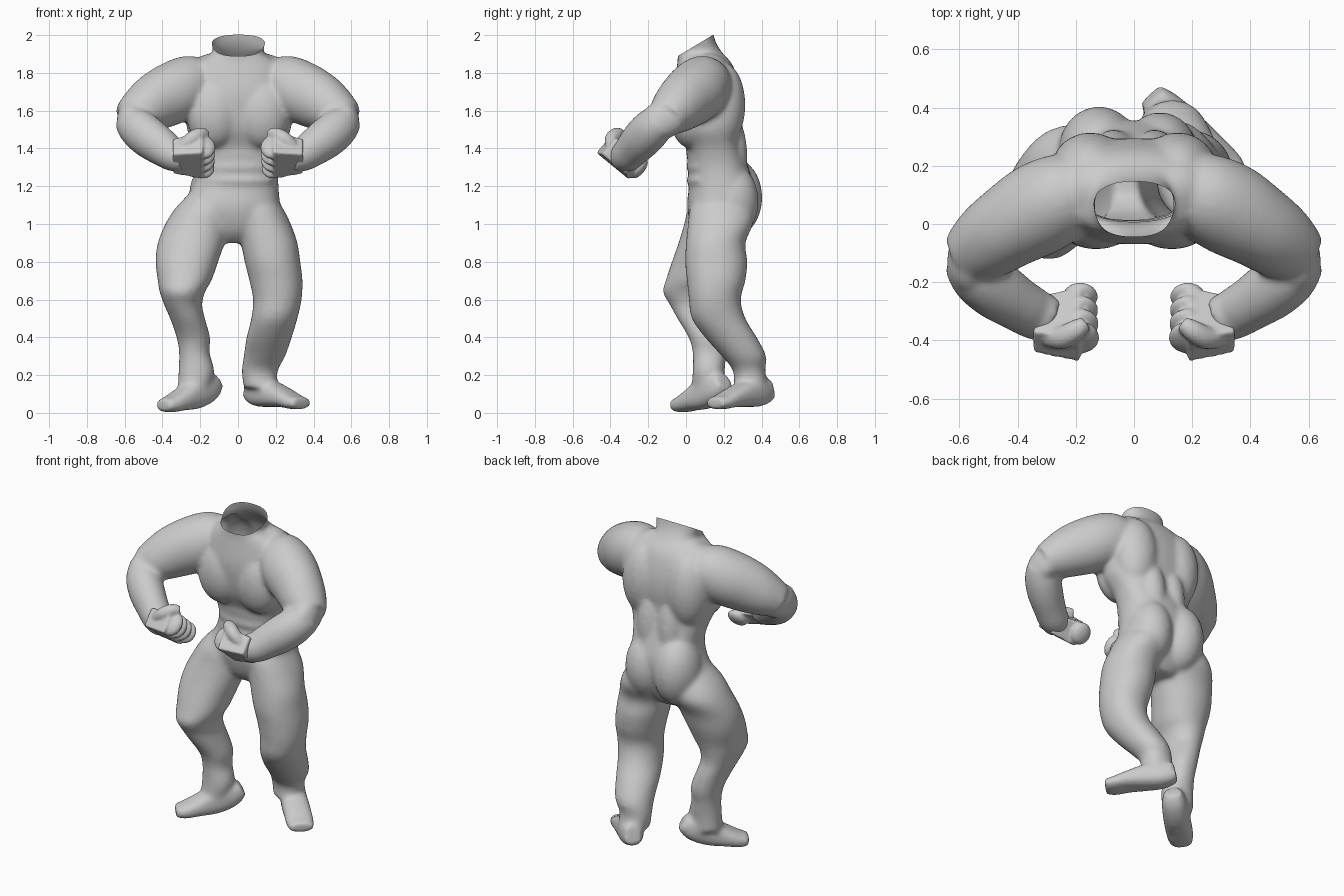
import bpy, bmesh
from math import cos, sin, pi, copysign
from mathutils import Vector, Matrix


def refine(rings, steps=4):
    """Catmull-Rom interpolation of ring values."""
    out, last = [], len(rings) - 1
    for i in range(last):
        p = [rings[min(max(j, 0), last)] for j in (i - 1, i, i + 1, i + 2)]
        for k in range(steps):
            t = k / steps
            out.append([0.5 * (2 * b + (c - a) * t + (2 * a - 5 * b + 4 * c - d) * t * t
                               + (3 * b - a - 3 * c + d) * t ** 3) for a, b, c, d in zip(*p)])
    return out + [rings[-1]]


def loft(bm, rings, level=False, power=1.0, n=32):
    """Closed tube through rings (x, y, z, half width, half depth)."""
    rings = refine(rings)
    pts = [Vector(r[:3]) for r in rings]
    loops = []
    for i, r in enumerate(rings):
        if level:
            u, v = Vector((1, 0, 0)), Vector((0, 1, 0))
        else:
            t = (pts[min(i + 1, len(pts) - 1)] - pts[max(i - 1, 0)]).normalized()
            u = t.cross(Vector((0, 0, 1))).normalized()
            v = u.cross(t)
        loop = []
        for k in range(n):
            c, s = cos(2 * pi * k / n), sin(2 * pi * k / n)
            c, s = copysign(abs(c) ** power, c), copysign(abs(s) ** power, s)
            loop.append(bm.verts.new(pts[i] + u * c * r[3] + v * s * r[4]))
        loops.append(loop)
    for a, b in zip(loops, loops[1:]):
        for k in range(n):
            bm.faces.new((a[k], a[(k + 1) % n], b[(k + 1) % n], b[k]))
    bm.faces.new(loops[0][::-1])
    bm.faces.new(loops[-1])


def spans(rows):
    """Rows (z, x0, x1, y0, y1) to level rings."""
    return [((a + b) / 2, (c + d) / 2, z, (b - a) / 2, (d - c) / 2) for z, a, b, c, d in rows]


def ball(bm, c, r, rx=0.0, ry=0.0):
    m = (Matrix.Translation(c) @ Matrix.Rotation(rx, 4, 'X') @ Matrix.Rotation(ry, 4, 'Y')
         @ Matrix.Diagonal((*r, 1)))
    bmesh.ops.create_uvsphere(bm, u_segments=24, v_segments=14, radius=1, matrix=m)


def fuse(bm, name, voxel, smooth):
    """Blend overlapping volumes into one smooth skin."""
    bmesh.ops.recalc_face_normals(bm, faces=bm.faces)
    me = bpy.data.meshes.new(name)
    bm.to_mesh(me)
    bm.free()
    ob = bpy.data.objects.new(name, me)
    bpy.context.collection.objects.link(ob)
    rm = ob.modifiers.new("fuse", 'REMESH')
    rm.mode, rm.voxel_size = 'VOXEL', voxel
    sm = ob.modifiers.new("soften", 'SMOOTH')
    sm.factor, sm.iterations = 0.5, smooth
    dg = bpy.context.evaluated_depsgraph_get()
    new = bpy.data.meshes.new_from_object(ob.evaluated_get(dg))
    ob.modifiers.clear()
    ob.data = new
    for p in new.polygons:
        p.use_smooth = True
    return ob


bm = bmesh.new()

# torso and neck
loft(bm, spans([
    (0.90, -0.12, 0.06, 0.10, 0.25), (0.95, -0.18, 0.12, 0.05, 0.29),
    (1.02, -0.27, 0.20, 0.02, 0.32),
    (1.10, -0.29, 0.22, 0.005, 0.345), (1.20, -0.24, 0.215, 0.015, 0.355),
    (1.30, -0.213, 0.213, 0.01, 0.33), (1.40, -0.235, 0.235, 0.00, 0.30),
    (1.50, -0.27, 0.28, -0.045, 0.285), (1.60, -0.275, 0.28, -0.065, 0.295),
    (1.70, -0.265, 0.265, -0.07, 0.29), (1.80, -0.25, 0.25, -0.055, 0.265),
    (1.86, -0.21, 0.21, -0.045, 0.235), (1.91, -0.135, 0.135, -0.045, 0.19),
    (1.97, -0.145, 0.15, -0.065, 0.155), (2.06, -0.155, 0.16, -0.085, 0.135)]), True, 0.85)

# torso muscles
for s in (-1, 1):
    ball(bm, (s * 0.13, 0.02, 1.59), (0.145, 0.108, 0.19))
    ball(bm, (s * 0.15, 0.19, 1.63), (0.135, 0.125, 0.23))
    ball(bm, (s * 0.15, 0.12, 1.80), (0.13, 0.11, 0.10), 0, s * 0.4)
    ball(bm, (s * 0.07, 0.22, 1.36), (0.09, 0.105, 0.25))
for z in (1.23, 1.30, 1.37):
    ball(bm, (0, 0.09, z), (0.19, 0.09, 0.04))
ball(bm, (-0.12, 0.25, 1.14), (0.14, 0.155, 0.21))
ball(bm, (0.09, 0.24, 1.12), (0.13, 0.145, 0.20))

# forward leg
loft(bm, spans([
    (1.16, -0.26, -0.06, 0.06, 0.29), (1.08, -0.335, -0.03, 0.01, 0.33),
    (1.00, -0.385, -0.04, -0.01, 0.34), (0.90, -0.425, -0.07, -0.04, 0.29),
    (0.80, -0.437, -0.105, -0.075, 0.26), (0.70, -0.425, -0.14, -0.108, 0.225),
    (0.64, -0.415, -0.175, -0.123, 0.21), (0.57, -0.39, -0.19, -0.085, 0.205),
    (0.50, -0.36, -0.175, -0.047, 0.22), (0.40, -0.325, -0.148, 0.013, 0.23),
    (0.32, -0.312, -0.15, 0.035, 0.215), (0.22, -0.315, -0.125, 0.035, 0.205),
    (0.13, -0.32, -0.15, 0.03, 0.20)]), True, 0.95)
loft(bm, [(-0.115, 0.205, 0.165, 0.05, 0.045), (-0.16, 0.165, 0.135, 0.07, 0.075),
          (-0.23, 0.10, 0.10, 0.075, 0.08), (-0.31, 0.03, 0.065, 0.078, 0.055),
          (-0.36, -0.015, 0.045, 0.073, 0.043), (-0.40, -0.05, 0.042, 0.058, 0.033)], False, 0.75)

# trailing leg
loft(bm, spans([
    (1.16, 0.01, 0.19, 0.06, 0.29), (1.08, -0.03, 0.24, 0.02, 0.35),
    (1.00, -0.01, 0.28, 0.01, 0.355), (0.90, 0.015, 0.315, 0.0, 0.315),
    (0.80, 0.035, 0.33, -0.005, 0.325), (0.70, 0.06, 0.342, 0.005, 0.315),
    (0.60, 0.08, 0.337, 0.015, 0.29), (0.50, 0.07, 0.315, 0.03, 0.315),
    (0.40, 0.045, 0.285, 0.10, 0.375), (0.30, 0.03, 0.25, 0.19, 0.425),
    (0.22, 0.02, 0.21, 0.25, 0.42), (0.13, 0.03, 0.21, 0.25, 0.44)]), True, 0.95)
loft(bm, [(0.06, 0.44, 0.125, 0.05, 0.06), (0.11, 0.385, 0.11, 0.07, 0.075),
          (0.175, 0.315, 0.10, 0.078, 0.07), (0.25, 0.24, 0.078, 0.08, 0.05),
          (0.30, 0.19, 0.057, 0.08, 0.038), (0.34, 0.15, 0.052, 0.068, 0.031)], False, 0.75)

# arms
for s in (-1, 1):
    loft(bm, [(s * 0.15, 0.12, 1.75, 0.12, 0.11), (s * 0.24, 0.095, 1.74, 0.15, 0.155),
              (s * 0.33, 0.05, 1.70, 0.16, 0.165), (s * 0.43, -0.01, 1.65, 0.145, 0.155),
              (s * 0.51, -0.065, 1.60, 0.13, 0.13), (s * 0.58, -0.115, 1.555, 0.10, 0.095)])
    ball(bm, (s * 0.568, -0.125, 1.55), (0.075, 0.115, 0.10))
    loft(bm, [(s * 0.59, -0.12, 1.55, 0.075, 0.08), (s * 0.54, -0.17, 1.515, 0.10, 0.105),
              (s * 0.475, -0.225, 1.46, 0.103, 0.11), (s * 0.40, -0.275, 1.405, 0.093, 0.10),
              (s * 0.34, -0.31, 1.365, 0.088, 0.088), (s * 0.28, -0.335, 1.355, 0.078, 0.08)])

body = fuse(bm, "body", 0.0115, 16)

# open neck: slanted cut leaves a hollow collar
bm = bmesh.new()
bm.from_mesh(body.data)
bmesh.ops.bisect_plane(bm, geom=bm.verts[:] + bm.edges[:] + bm.faces[:], dist=1e-5,
                       plane_co=(0, 0, 1.915), plane_no=(0, -0.6, 1), clear_outer=True)
bm.to_mesh(body.data)
bm.free()

# fists: hand block tapered to the wrist, four curled fingers, thumb
TILT = -0.69
for s, side in ((-1, "right"), (1, "left")):
    bm = bmesh.new()
    m = (Matrix.Translation((s * 0.265, -0.345, 1.36)) @ Matrix.Rotation(TILT, 4, 'X')
         @ Matrix.Diagonal((0.16, 0.225, 0.14, 1)))
    block = bmesh.ops.create_cube(bm, size=1)["verts"]
    for v in block:
        if v.co.x * s > 0:
            v.co.y *= 0.72
            v.co.z *= 0.8
        v.co = m @ v.co
    for k in range(4):
        f = k / 3
        ball(bm, (s * (0.185 - 0.005 * f), -0.25 - 0.14 * f, 1.295 + 0.11 * f),
             (0.062, 0.033, 0.066 + 0.008 * f), TILT)
    loft(bm, [(s * 0.29, -0.39, 1.41, 0.035, 0.035), (s * 0.245, -0.39, 1.45, 0.04, 0.04),
              (s * 0.20, -0.365, 1.475, 0.037, 0.036), (s * 0.165, -0.34, 1.475, 0.026, 0.026)])
    fuse(bm, side + "_fist", 0.007, 12)
